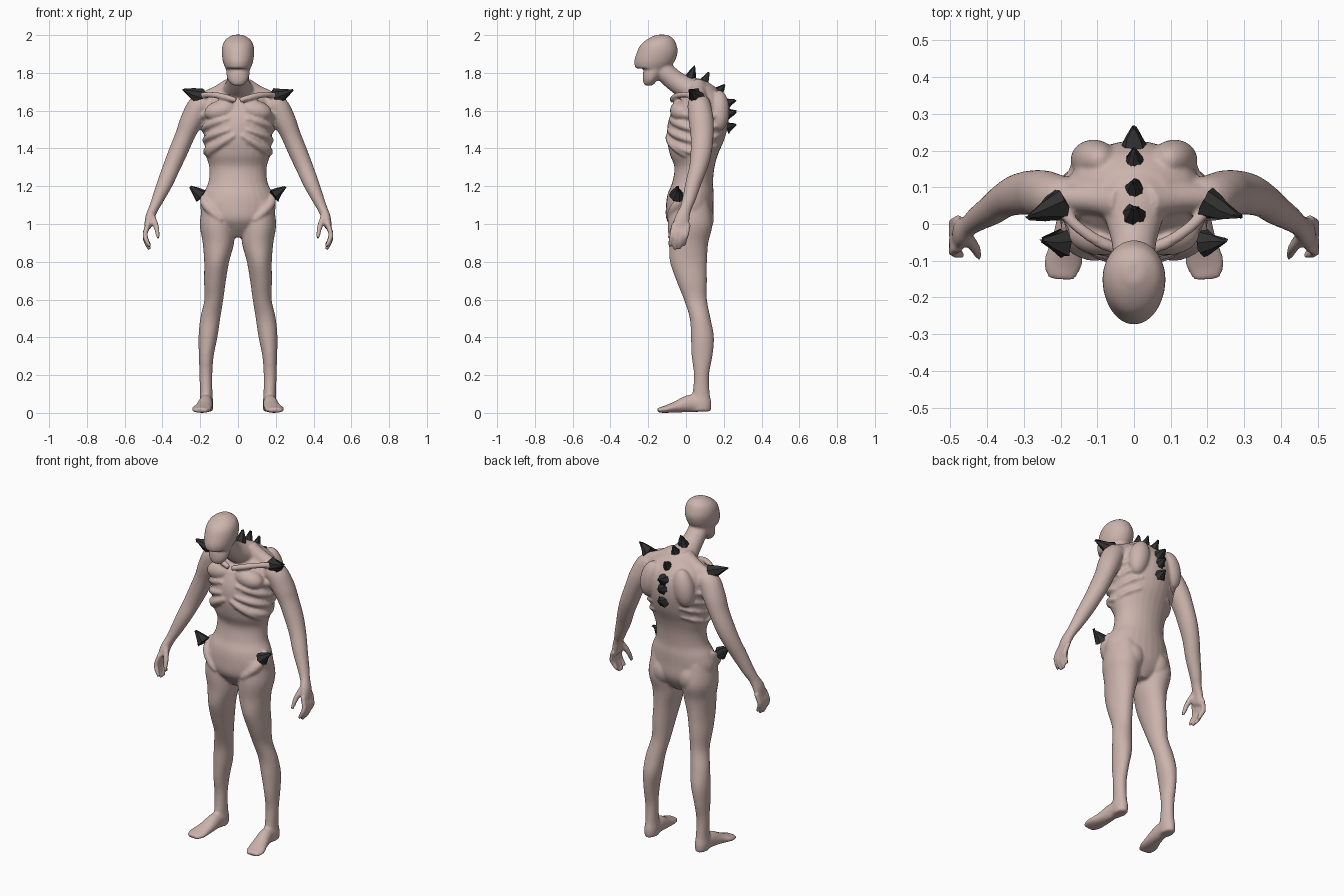
import bpy, bmesh, math, random
from mathutils import Vector, Matrix

random.seed(4)
if "Cube" in bpy.data.objects:
    bpy.data.objects.remove(bpy.data.objects["Cube"])


def material(name, color):
    m = bpy.data.materials.new(name)
    m.use_nodes = True
    m.diffuse_color = color
    m.node_tree.nodes["Principled BSDF"].inputs["Base Color"].default_value = color
    return m


skin = material("pale skin", (0.60, 0.45, 0.415, 1))
horn = material("dark horn", (0.03, 0.03, 0.03, 1))
body = bmesh.new()


def spline(rows, steps=5):
    """Catmull-Rom interpolation of all values in the rows."""
    out = []
    for i in range(len(rows) - 1):
        p = [rows[max(0, min(len(rows) - 1, i + k))] for k in (-1, 0, 1, 2)]
        for s in range(steps):
            t = s / steps
            out.append([b + t / 2 * (c - a + t * (2 * a - 5 * b + 4 * c - d
                        + t * (3 * (b - c) + d - a))) for a, b, c, d in zip(*p)])
    return out + [list(rows[-1])]


def loft(rows, flat=False, mirror=False, sides=28):
    """Closed tube through rows of x, y, z, side radius, depth radius."""
    rows = spline(rows)
    for sx in ((1, -1) if mirror else (1,)):
        rings = []
        for i, (x, y, z, ru, rv) in enumerate(rows):
            a, b = rows[max(i - 1, 0)], rows[min(i + 1, len(rows) - 1)]
            t = (Vector(b[:3]) - Vector(a[:3])).normalized()
            if flat:
                u, v = Vector((1, 0, 0)), Vector((0, 1, 0))
            else:
                u = Vector((1, 0, 0)) - t * t.x
                u = u.normalized() if u.length > 0.2 else Vector((0, 0, 1))
                v = t.cross(u).normalized()
            ring = []
            for k in range(sides):
                q = 2 * math.pi * k / sides
                p = Vector((x, y, z)) + u * ru * math.cos(q) + v * rv * math.sin(q)
                ring.append(body.verts.new((p.x * sx, p.y, p.z)))
            rings.append(ring)
        for r, s in zip(rings, rings[1:]):
            for k in range(sides):
                n = (k + 1) % sides
                body.faces.new((r[k], r[n], s[n], s[k]))
        body.faces.new(rings[0][::-1])
        body.faces.new(rings[-1])


def blob(center, size, tilt=0):
    """Mirrored ellipsoid muscle."""
    for sx in (1, -1):
        m = (Matrix.Translation((center[0] * sx, center[1], center[2]))
             @ Matrix.Rotation(tilt * sx, 4, 'Y') @ Matrix.Diagonal((*size, 1)))
        bmesh.ops.create_uvsphere(body, u_segments=24, v_segments=16, radius=1, matrix=m)


# Torso
torso = [(0, .03, .93, .05, .06), (0, .025, .98, .15, .10), (0, .02, 1.03, .185, .125),
         (0, .02, 1.10, .20, .126), (0, .025, 1.16, .185, .122), (0, .035, 1.22, .157, .108),
         (0, .045, 1.30, .152, .106), (0, .042, 1.37, .172, .128), (0, .052, 1.45, .178, .152),
         (0, .065, 1.54, .188, .160), (0, .08, 1.62, .185, .142), (0, .09, 1.68, .16, .105),
         (0, .09, 1.73, .09, .06)]
loft(torso, flat=True)

# Ribs laid over the torso surface
surface = spline(torso)


def rib(z_side, z_mid, start, end, radius):
    path = []
    for i in range(9):
        t = i / 8
        a = math.radians(start + (end - start) * t)
        z = z_side + (z_mid - z_side) * t
        row = min(surface, key=lambda r: abs(r[2] - z))
        r = radius * (.5 + math.sin(math.pi * t) * .6)
        path.append((row[3] * math.cos(a), row[1] - row[4] * math.sin(a), z, r, r))
    loft(path, mirror=True, sides=10)


for z in (1.37, 1.43, 1.49, 1.55):
    rib(z, z + .07, -5, 76, .018)
    rib(z, z + .05, -5, -60, .012)
rib(1.36, 1.47, 20, 84, .02)
rib(1.17, 1.02, 8, 62, .024)

# Chest, shoulder blades, collar bones and buttocks
blob((.09, -.025, 1.60), (.09, .06, .055), .2)
blob((.11, .175, 1.60), (.06, .055, .11), -.2)
blob((.085, .07, 1.03), (.075, .078, .09))
loft([(.01, -.075, 1.655, .015, .015), (.08, -.055, 1.675, .017, .017),
      (.15, -.01, 1.685, .016, .016), (.20, .04, 1.68, .016, .016)], mirror=True, sides=12)
loft([(.03, .06, 1.73, .05, .05), (.10, .07, 1.68, .055, .045),
      (.19, .07, 1.645, .05, .04)], mirror=True)

# Neck
loft([(0, .13, 1.63, .11, .08), (0, .075, 1.69, .10, .075), (0, .005, 1.72, .076, .062),
      (0, -.055, 1.755, .06, .056), (0, -.115, 1.81, .056, .053), (0, -.14, 1.86, .05, .05)])

# Skull with overhanging upper jaw, then the lower jaw
loft([(0, -.18, 1.823, .066, .088), (0, -.167, 1.86, .08, .107), (0, -.152, 1.91, .086, .108),
      (0, -.145, 1.95, .081, .094), (0, -.134, 1.98, .062, .068), (0, -.128, 2.002, .025, .03)],
     flat=True)
loft([(0, -.198, 1.733, .028, .022), (0, -.19, 1.76, .052, .038), (0, -.175, 1.80, .062, .053),
      (0, -.16, 1.85, .06, .055)], flat=True)

# Legs
loft([(.11, .02, 1.12, .075, .10), (.11, .022, 1.0, .092, .118), (.104, .014, .90, .083, .104),
      (.113, .013, .80, .066, .098), (.122, .03, .70, .058, .081), (.128, .05, .60, .050, .061),
      (.147, .075, .50, .053, .055), (.159, .087, .40, .050, .061), (.168, .085, .30, .039, .055),
      (.17, .082, .20, .034, .040), (.168, .08, .10, .033, .046), (.168, .08, .05, .037, .055),
      (.168, .08, .008, .034, .052)], flat=True, mirror=True)

# Feet
loft([(.168, .11, .035, .033, .03), (.17, .03, .05, .037, .047), (.18, -.05, .032, .045, .031),
      (.194, -.11, .019, .052, .019), (.197, -.15, .014, .036, .013)], mirror=True)

# Arms down to the palms
loft([(.14, .07, 1.63, .05, .055), (.20, .07, 1.625, .062, .062), (.245, .08, 1.55, .060, .066),
      (.28, .085, 1.47, .052, .061), (.318, .08, 1.38, .050, .056), (.352, .065, 1.30, .046, .048),
      (.385, .04, 1.22, .042, .042), (.425, .015, 1.13, .032, .035), (.448, -.003, 1.08, .026, .031),
      (.468, -.02, 1.03, .024, .040), (.478, -.03, .98, .018, .044)], mirror=True)

# Fingers and thumbs
for i in range(4):
    y, drop = -.068 + .025 * i, (.015, 0, .002, .02)[i]
    loft([(.476, y + .005, 1.0, .014, .014), (.492, y - .005, .945, .014, .014),
          (.485, y - .012, .90 + drop, .013, .013),
          (.466, y - .018, .864 + drop, .009, .009)], mirror=True, sides=12)
loft([(.455, -.035, 1.04, .018, .018), (.433, -.065, .985, .015, .015),
      (.422, -.09, .925, .010, .010)], mirror=True, sides=12)

# Fuse the parts into one smooth skin
bmesh.ops.recalc_face_normals(body, faces=body.faces)
mesh = bpy.data.meshes.new("body")
body.to_mesh(mesh)
body.free()
mesh.materials.append(skin)
mesh.shade_smooth()
figure = bpy.data.objects.new("body", mesh)
bpy.context.collection.objects.link(figure)
fuse = figure.modifiers.new("fuse", 'REMESH')
fuse.mode = 'VOXEL'
fuse.voxel_size = .0075
fuse.use_smooth_shade = True
soften = figure.modifiers.new("soften", 'SMOOTH')
soften.factor = .5
soften.iterations = 5


# Rough horn spikes
def spike(name, base, tip, radius):
    base, tip = Vector(base), Vector(tip)
    axis = tip - base
    bm = bmesh.new()
    bmesh.ops.create_cone(bm, cap_ends=True, segments=7, radius1=radius, radius2=radius * .12,
                          depth=axis.length)
    bmesh.ops.subdivide_edges(bm, edges=bm.edges[:], cuts=1)
    for v in bm.verts:
        v.co += Vector([random.uniform(-.12, .12) * radius for _ in range(3)])
    bm.transform(Matrix.Translation((base + tip) / 2) @ axis.to_track_quat('Z', 'Y').to_matrix().to_4x4())
    me = bpy.data.meshes.new(name)
    bm.to_mesh(me)
    bm.free()
    me.materials.append(horn)
    bpy.context.collection.objects.link(bpy.data.objects.new(name, me))


for side, s in (("left", 1), ("right", -1)):
    spike(side + "_shoulder_spike", (s * .20, .055, 1.672), (s * .29, .018, 1.708), .046)
    spike(side + "_hip_spike", (s * .192, -.05, 1.148), (s * .25, -.045, 1.195), .04)

spine = [((.02, 1.76), (.045, 1.835)), ((.085, 1.735), (.12, 1.80)),
         ((.16, 1.69), (.205, 1.735)), ((.21, 1.635), (.262, 1.655)),
         ((.215, 1.585), (.265, 1.595)), ((.215, 1.51), (.265, 1.525))]
for i, (base, tip) in enumerate(spine):
    spike(f"spine_spike_{i + 1}", (0, *base), (0, *tip), .036)
